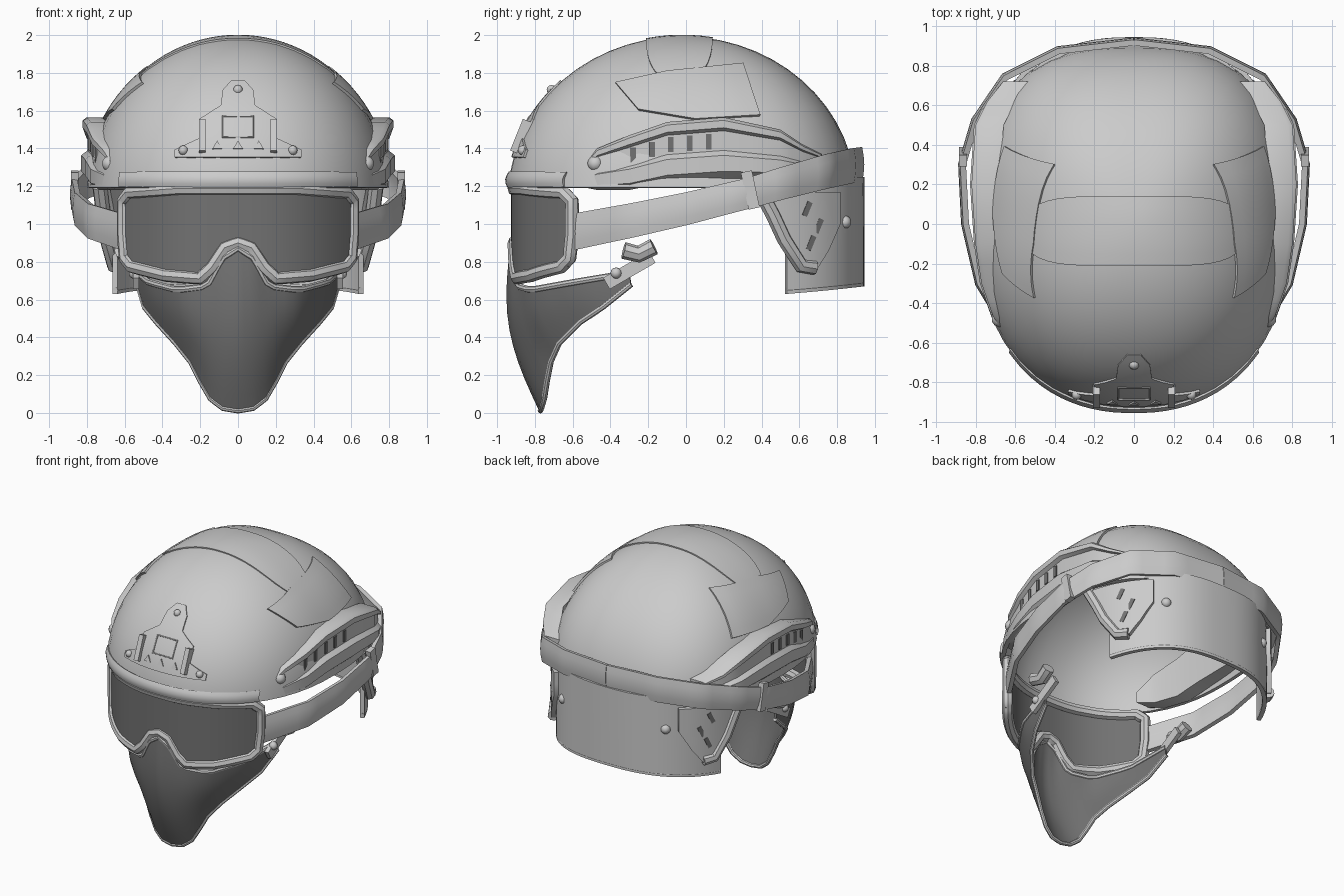
import bpy, bmesh
from math import sin, cos, pi, asin, sqrt, radians
from mathutils import Vector

if "Cube" in bpy.data.objects:
    bpy.data.objects.remove(bpy.data.objects["Cube"])

A, B, C, CY, CZ = 0.785, 0.905, 0.828, -0.02, 1.15   # dome superellipsoid

dark = bpy.data.materials.new("dark_grey")
dark.diffuse_color = (0.17, 0.17, 0.17, 1)
dark.use_nodes = True
dark.node_tree.nodes["Principled BSDF"].inputs["Base Color"].default_value = dark.diffuse_color


def power(y):
    """Plan exponent: the back of the dome is squarer than the front."""
    return 2.25 if y < CY else 2.7


def ring(z):
    return sqrt(max(0, 1 - ((z - CZ) / C) ** 2))


def side_x(y, z):
    n = power(y)
    return A * max(0, ring(z) ** n - abs((y - CY) / B) ** n) ** (1 / n)


def front_y(x, z):
    n = power(-1)
    return CY - B * max(0, ring(z) ** n - abs(x / A) ** n) ** (1 / n)


def top_z(x, y):
    n = power(y)
    r = (abs(x / A) ** n + abs((y - CY) / B) ** n) ** (1 / n)
    return CZ + C * sqrt(max(0, 1 - r * r))


def along(rows, t):
    """Point a fraction t along a list of rows."""
    k = min(max(t, 0), 1) * (len(rows) - 1)
    i = min(int(k), len(rows) - 2)
    return [a + (b - a) * (k - i) for a, b in zip(rows[i], rows[i + 1])]


def lookup(rows, key):
    """Row interpolated at a value of the first column."""
    for p, q in zip(rows, rows[1:]):
        if key <= q[0]:
            f = max(0, (key - p[0]) / (q[0] - p[0]))
            return [a + (b - a) * f for a, b in zip(p, q)]
    return list(rows[-1])


def add_mirror(ob):
    ob.modifiers.new("mirror", 'MIRROR').use_mirror_merge = False


def patch(name, fn, nu, nv, thick=0.03, mirror=False, mat=None):
    """Sheet from a surface function fn(u, v); thick=0 closes the ends instead."""
    bm = bmesh.new()
    g = [[bm.verts.new(fn(i / nu, j / nv)) for j in range(nv + 1)] for i in range(nu + 1)]
    for i in range(nu):
        for j in range(nv):
            bm.faces.new((g[i][j], g[i + 1][j], g[i + 1][j + 1], g[i][j + 1]))
    bmesh.ops.remove_doubles(bm, verts=bm.verts[:], dist=1e-4)
    if not thick:
        bmesh.ops.holes_fill(bm, edges=[e for e in bm.edges if e.is_boundary])
    bmesh.ops.recalc_face_normals(bm, faces=bm.faces[:])
    me = bpy.data.meshes.new(name)
    bm.to_mesh(me)
    bm.free()
    ob = bpy.data.objects.new(name, me)
    bpy.context.collection.objects.link(ob)
    if mat:
        me.materials.append(mat)
    if thick:
        s = ob.modifiers.new("thick", 'SOLIDIFY')
        s.thickness, s.offset = thick, 0
    if mirror:
        add_mirror(ob)


def tube(name, pts, r, closed=False, mirror=False):
    cu = bpy.data.curves.new(name, 'CURVE')
    cu.dimensions, cu.bevel_depth, cu.bevel_resolution = '3D', r, 2
    cu.use_fill_caps = True
    sp = cu.splines.new('POLY')
    sp.points.add(len(pts) - 1)
    for p, co in zip(sp.points, pts):
        p.co = (*co, 1)
    sp.use_cyclic_u = closed
    ob = bpy.data.objects.new(name, cu)
    bpy.context.collection.objects.link(ob)
    if mirror:
        add_mirror(ob)


def box(name, loc, size, rx=0, rz=0, mat=None):
    for s in (1, -1):
        bpy.ops.mesh.primitive_cube_add(size=1, location=(s * loc[0], loc[1], loc[2]),
                                        rotation=(rx, 0, s * rz))
        ob = bpy.context.object
        ob.name, ob.scale = name, size
        if mat:
            ob.data.materials.append(mat)


def bolt(name, loc, r, both=True):
    for s in ((1, -1) if both else (1,)):
        bpy.ops.mesh.primitive_uv_sphere_add(segments=10, ring_count=6, radius=r,
                                             location=(s * loc[0], loc[1], loc[2]))
        bpy.context.object.name = name


# Helmet shell
def shell(u, v):
    p, e = 2 * pi * u, 0.05 + (pi / 2 - 0.05) * v
    c, s = cos(p), sin(p)
    n = power(s + CY)
    k = (abs(c) ** n + abs(s) ** n) ** (-1 / n) * cos(e)
    return Vector((A * k * c, CY + B * k * s, CZ + C * sin(e)))


patch("helmet_shell", shell, 48, 14, 0.03)


# Front brim
def brim(u, v):
    x = 0.62 * (2 * u - 1)
    z = 1.2 + 0.07 * v
    return Vector((x, front_y(x, z) - 0.01 - 0.012 * sin(pi * v), z))


patch("front_brim", brim, 24, 4, 0.03)


# Raised pads on the dome
def top_pad(u, v):
    s = 2 * u - 1
    y = -0.035 + 0.175 * sqrt(1 - abs(s) ** 5) * (2 * v - 1)
    return Vector((0.57 * s, y, top_z(0.57 * s, y) + 0.01))


def side_pad(u, v):
    lo = along([(-0.25, 1.6), (0.05, 1.55), (0.39, 1.57)], u)
    hi = along([(-0.37, 1.74), (-0.1, 1.8), (0.3, 1.84)], u)
    y, z = along([lo, hi], v)
    return Vector((side_x(y, z) + 0.015, y, z))


patch("top_pad", top_pad, 24, 6, 0.028)
patch("side_pad", side_pad, 12, 6, 0.035, mirror=True)

# Side rails: y, bottom z, top z, outer x
RAIL = [(-0.57, 1.2, 1.28, 0.65), (-0.47, 1.18, 1.4, 0.72), (-0.3, 1.18, 1.47, 0.78),
        (-0.1, 1.22, 1.54, 0.81), (0.2, 1.24, 1.565, 0.83), (0.5, 1.24, 1.5, 0.81),
        (0.62, 1.25, 1.42, 0.75), (0.72, 1.27, 1.37, 0.67)]
SECTION = [(0, 0), (0.7, 0), (1, 0.12), (1, 0.38), (0.78, 0.46), (0.78, 0.78),
           (0.95, 0.83), (0.95, 0.95), (0.8, 1), (0, 1), (0, 0)]


def rail(u, v):
    y, zb, zt, xo = along(RAIL, u)
    d, h = along(SECTION, v)
    return Vector((xo - 0.15 * (1 - d), y, zb + (zt - zb) * h))


patch("side_rail", rail, 14, 10, 0, mirror=True)
for i in range(5):
    y, zb, zt, xo = lookup(RAIL, -0.28 + 0.1 * i)
    box("rail_slot", (xo - 0.034, y, zb + 0.62 * (zt - zb)), (0.014, 0.03, 0.08), mat=dark)
bolt("rail_bolt", (0.68, -0.48, 1.32), 0.042)

# Front mount plate: z, half width
PLATE = [(1.35, 0.33), (1.39, 0.33), (1.45, 0.2), (1.55, 0.2), (1.62, 0.09), (1.7, 0.08), (1.75, 0.035)]


def plate(u, v):
    z, w = along(PLATE, v)
    x = w * (2 * u - 1)
    return Vector((x, front_y(x, z) - 0.012, z))


patch("mount_plate", plate, 8, 12, 0.03)
tube("mount_window", [(x, front_y(x, z) - 0.03, z) for x, z in
                      ((-0.08, 1.46), (0.08, 1.46), (0.08, 1.57), (-0.08, 1.57))], 0.006, True)
box("mount_bar", (0.19, -0.865, 1.46), (0.035, 0.07, 0.18), rx=radians(-22))
for x in (-0.11, 0, 0.11):
    bpy.ops.mesh.primitive_cylinder_add(vertices=3, radius=0.03, depth=0.02, rotation=(pi / 2 - 0.3, 0, 0),
                                        location=(x, front_y(x, 1.41) - 0.025, 1.41))
    bpy.context.object.name = "mount_triangle"
bolt("mount_bolt_top", (0, front_y(0, 1.71) - 0.025, 1.71), 0.026, False)
bolt("mount_bolt_side", (0.29, front_y(0.29, 1.39) - 0.025, 1.39), 0.026)


# Goggles
def goggle_y(x):
    return -0.908 + 0.325 * (abs(x) / 0.62) ** 2.6


LOWER = [(0, 0.9), (0.07, 0.875), (0.14, 0.77), (0.2, 0.715), (0.38, 0.73), (0.56, 0.775)]
HALF = LOWER + [(0.595, 0.82), (0.605, 0.95), (0.605, 1.12), (0.57, 1.165), (0.3, 1.185), (0, 1.185)]
half = [along(HALF, i / 44) for i in range(45)]
loop = half + [(-x, z) for x, z in half[-2:0:-1]]
tube("goggle_frame", [(x, goggle_y(x), z) for x, z in loop], 0.037, True)


def lens(u, v):
    x = 0.6 * (2 * u - 1)
    zb = lookup(LOWER, abs(x))[1]
    return Vector((x, goggle_y(x) - 0.012, zb + (1.175 - zb) * v))


patch("goggle_lens", lens, 48, 4, 0.012, mat=dark)

# Goggle strap: x, y, mid z, height
STRAP = [(0.61, -0.58, 0.96, 0.19), (0.78, -0.3, 1.015, 0.18), (0.85, 0, 1.08, 0.17),
         (0.865, 0.3, 1.155, 0.16), (0.80, 0.52, 1.22, 0.17), (0.65, 0.74, 1.28, 0.18),
         (0.38, 0.875, 1.31, 0.18), (0, 0.918, 1.315, 0.18)]


def strap(u, v):
    x, y, z, h = along(STRAP, u)
    k = 1 + 0.012 * sin(pi * v)
    return Vector((x * k, y * k, z + h * (v - 0.5)))


patch("goggle_strap", strap, 28, 4, 0.03, mirror=True)
box("strap_buckle", (0.865, 0.34, 1.18), (0.04, 0.06, 0.2), rx=radians(12))
tube("strap_hanger", [(0.61, -0.33, 0.86), (0.6, -0.25, 0.84), (0.61, -0.17, 0.88)], 0.045, mirror=True)

# Face mask: edge points x, y, z from centre to cheek
UPPER = [(0, -0.925, 0.87), (0.08, -0.92, 0.82), (0.16, -0.89, 0.67), (0.32, -0.82, 0.65),
         (0.47, -0.6, 0.69), (0.53, -0.3, 0.74)]
UNDER = [(0, -0.77, 0.012), (0.08, -0.765, 0.025), (0.145, -0.75, 0.075), (0.2, -0.735, 0.17),
         (0.25, -0.715, 0.27), (0.33, -0.67, 0.37), (0.43, -0.56, 0.48), (0.495, -0.44, 0.56),
         (0.53, -0.29, 0.68)]


def mask(u, v):
    s = 2 * u - 1
    p = Vector(along([along(UPPER, abs(s)), along(UNDER, abs(s))], v))
    p.y -= 0.08 * sin(pi * v) * (1 - abs(s))
    p.x *= 1 if s >= 0 else -1
    return p


patch("face_mask", mask, 32, 10, 0.015, mat=dark)
for name, v, r in (("mask_upper_trim", 0, 0.018), ("mask_lower_trim", 1, 0.015)):
    tube(name, [mask(i / 32, v) for i in range(33)], r)
box("mask_clip", (0.54, -0.3, 0.755), (0.03, 0.28, 0.07), rx=radians(30))
bolt("clip_bolt", (0.55, -0.37, 0.74), 0.03)

# Neck guard around the back: z, front edge y
GUARD = [(0.63, 0.53), (0.75, 0.53), (0.95, 0.53), (1.1, 0.45), (1.25, 0.33)]


def guard_x(y):
    return 0.72 * max(0, 1 - (y / 0.93) ** 2.6) ** (1 / 2.6)


def guard(u, v):
    z, y0 = along(GUARD, v)
    p0 = asin((y0 / 0.93) ** 1.3)
    p = p0 + (pi - 2 * p0) * u
    x = 0.72 * abs(cos(p)) ** (1 / 1.3) * (1 if cos(p) > 0 else -1)
    return Vector((x, 0.93 * sin(p) ** (1 / 1.3), z + 0.04 * sin(pi * u) * (1 - v)))


patch("neck_guard", guard, 32, 8, 0.03)
tube("guard_edge", [guard(i / 32, 0.04) for i in range(33)], 0.016)

# Ear pad on each side of the guard: z, front y, rear y
EAR = [(0.76, 0.6, 0.68), (0.86, 0.56, 0.74), (1.0, 0.48, 0.8), (1.17, 0.38, 0.8)]


def ear_pad(u, v):
    z, ya, yb = along(EAR, v)
    y = ya + (yb - ya) * u
    return Vector((guard_x(y) + 0.03, y, z))


patch("ear_pad", ear_pad, 8, 6, 0.05, mirror=True)
tube("ear_band", [(guard_x(y) + 0.04, y, z) for y, z in
                  ((0.38, 1.2), (0.46, 1.05), (0.52, 0.92), (0.61, 0.78), (0.68, 0.77))], 0.04, mirror=True)
for y, z in ((0.64, 1.08), (0.7, 0.99), (0.66, 0.9)):
    box("ear_slot", (guard_x(y) + 0.054, y, z), (0.014, 0.03, 0.08), rx=radians(-25), rz=radians(28), mat=dark)
bolt("guard_bolt", (guard_x(0.84) + 0.01, 0.84, 1.01), 0.035)

# Apply modifiers, then smooth with sharp creases kept
bpy.ops.object.select_all(action='SELECT')
bpy.context.view_layer.objects.active = bpy.data.objects["helmet_shell"]
bpy.ops.object.convert(target='MESH')
bpy.ops.object.shade_smooth_by_angle(angle=radians(38))
